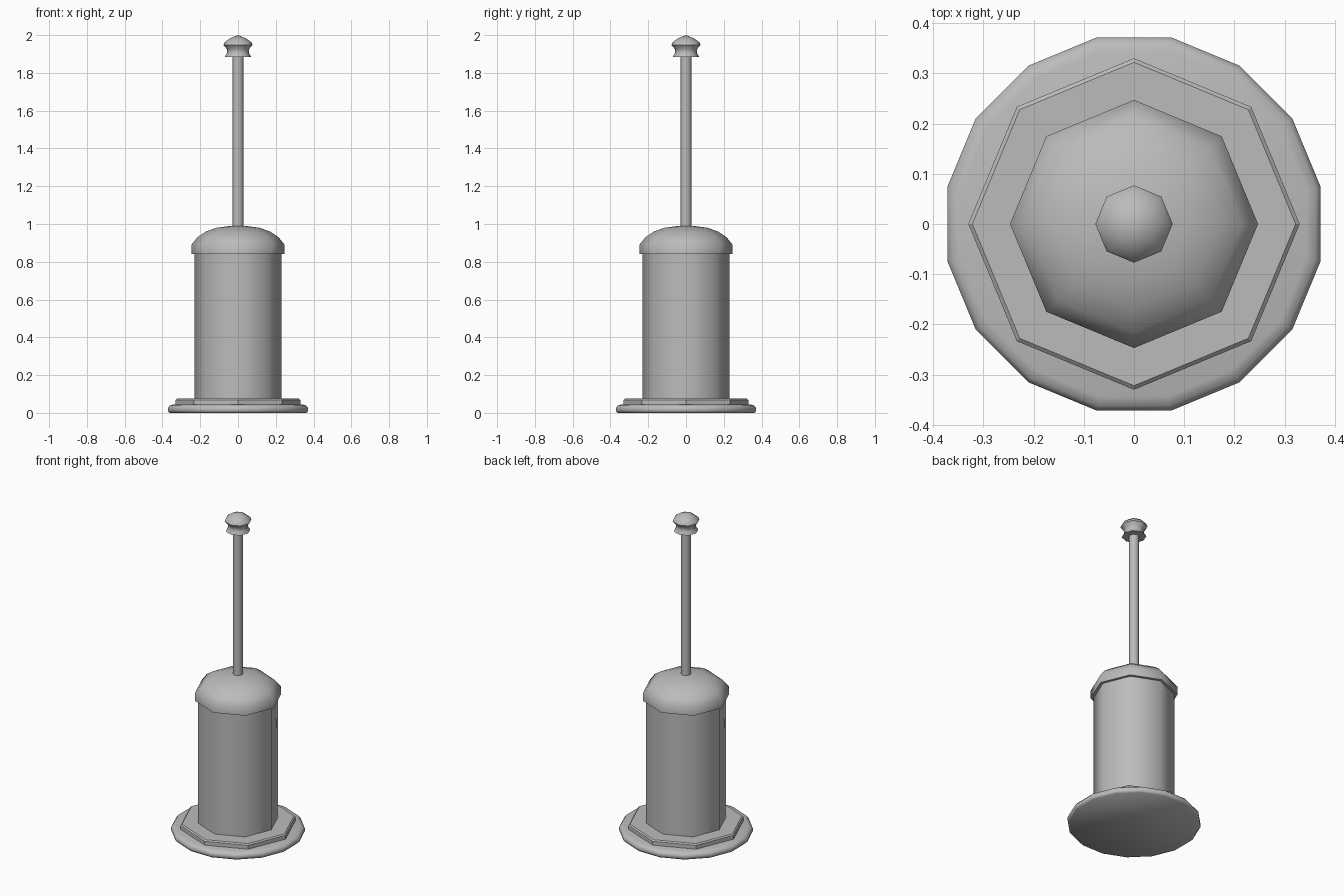
import bpy, bmesh, math

cube = bpy.data.objects.get("Cube")
if cube:
    bpy.data.objects.remove(cube, do_unlink=True)

grey = bpy.data.materials.new("plain grey")
grey.use_nodes = True
colour = (0.5, 0.5, 0.5, 1)
grey.diffuse_color = colour
grey.node_tree.nodes["Principled BSDF"].inputs["Base Color"].default_value = colour


def turned(name, profile, sides=8, turn=0.0, smooth=None):
    """Lathe (radius, z) points, bottom to top, into a closed solid."""
    bm = bmesh.new()
    rings = []
    for r, z in profile:
        if r == 0:
            rings.append([bm.verts.new((0, 0, z))] * sides)
        else:
            angles = [turn + math.tau * i / sides for i in range(sides)]
            rings.append([bm.verts.new((r * math.cos(a), r * math.sin(a), z)) for a in angles])
    for low, high in zip(rings, rings[1:]):
        for i in range(sides):
            j = (i + 1) % sides
            bm.faces.new(dict.fromkeys((low[i], low[j], high[j], high[i])))
    bm.faces.new(rings[0][::-1])
    if profile[-1][0] > 0:
        bm.faces.new(rings[-1])
    mesh = bpy.data.meshes.new(name)
    bm.to_mesh(mesh)
    bm.free()
    mesh.materials.append(grey)
    ob = bpy.data.objects.new(name, mesh)
    bpy.context.collection.objects.link(ob)
    if smooth:
        bpy.ops.object.select_all(action="DESELECT")
        ob.select_set(True)
        bpy.context.view_layer.objects.active = ob
        bpy.ops.object.shade_smooth_by_angle(angle=math.radians(smooth))
    return ob


# Stepped foot
turned("base_disc", [(0.37, 0), (0.379, 0.01), (0.379, 0.026), (0.369, 0.038), (0.35, 0.044)],
       16, math.pi / 16, 50)
turned("base_step", [(0.33, 0.04), (0.33, 0.068), (0.322, 0.075)])

# Container and domed lid
turned("canister", [(0.23, 0.07), (0.23, 0.85)], smooth=50)
turned("lid", [(0.247, 0.84), (0.247, 0.89), (0.215, 0.93), (0.17, 0.96), (0.115, 0.98), (0.04, 0.99)],
       smooth=46)

# Handle and knob
turned("handle", [(0.029, 0.97), (0.029, 1.9)], smooth=50)
turned("knob", [(0.07, 1.885), (0.058, 1.905), (0.058, 1.925), (0.077, 1.948),
                (0.07, 1.963), (0.042, 1.983), (0, 2.0)], smooth=55)
